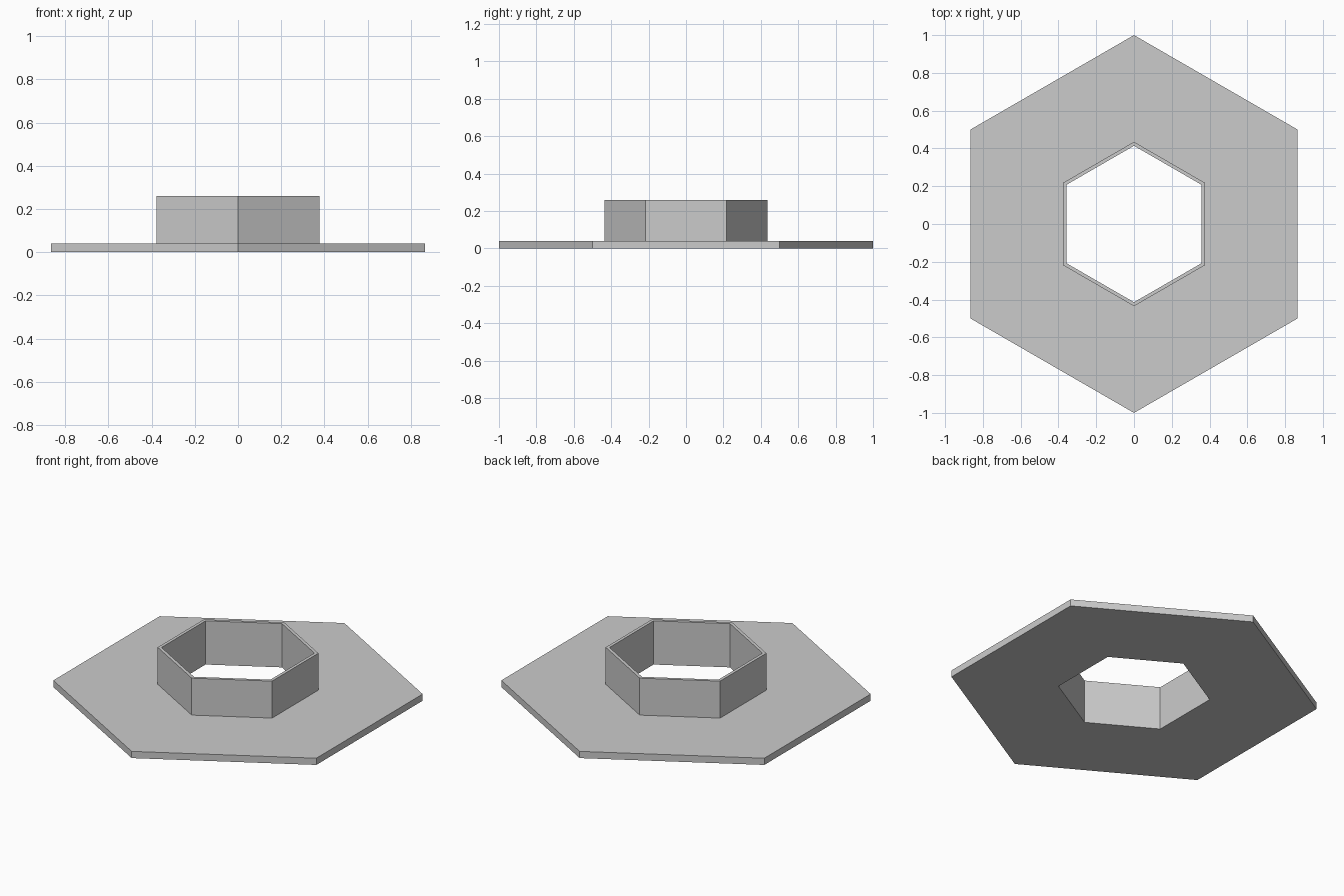
import bpy
from math import cos, sin, pi

if "Cube" in bpy.data.objects:
    bpy.data.objects.remove(bpy.data.objects["Cube"])

SIDES = 6
INNER, COLLAR, FLANGE = 0.414, 0.435, 1.0   # corner radii
PLATE_Z, TOP_Z = 0.04, 0.26

# Cross-section (radius, height) of the flange plate with its raised collar
profile = [(INNER, 0), (FLANGE, 0), (FLANGE, PLATE_Z),
           (COLLAR, PLATE_Z), (COLLAR, TOP_Z), (INNER, TOP_Z)]


def hex_ring(name, section):
    """Sweep a closed cross-section around z in six flat sides, corners on y."""
    n = len(section)
    verts = [(r * cos(pi / 2 + 2 * pi * s / SIDES),
              r * sin(pi / 2 + 2 * pi * s / SIDES), z)
             for s in range(SIDES) for r, z in section]
    faces = []
    for s in range(SIDES):
        a, b = s * n, (s + 1) % SIDES * n
        for i in range(n):
            j = (i + 1) % n
            faces.append((a + i, b + i, b + j, a + j)[::-1])
    mesh = bpy.data.meshes.new(name)
    mesh.from_pydata(verts, [], faces)
    # Outward normals
    import bmesh
    bm = bmesh.new()
    bm.from_mesh(mesh)
    bmesh.ops.recalc_face_normals(bm, faces=bm.faces)
    bm.to_mesh(mesh)
    bm.free()
    obj = bpy.data.objects.new(name, mesh)
    bpy.context.collection.objects.link(obj)
    return obj


# One-piece hexagonal flange with collar and through hole
hex_ring("hex_flange_with_collar", profile)
